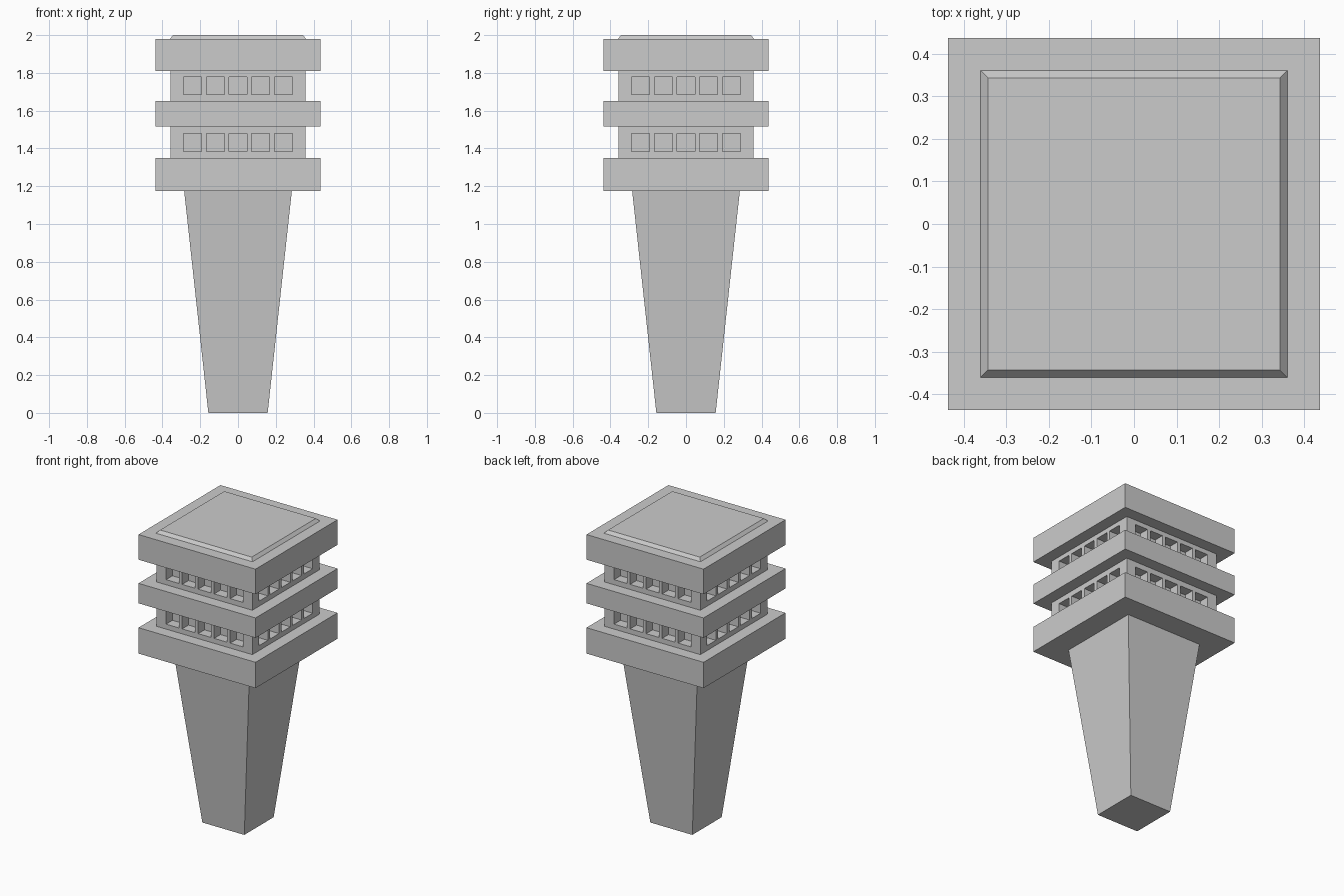
import bpy, bmesh
from math import pi
from mathutils import Matrix, Vector

if "Cube" in bpy.data.objects:
    bpy.data.objects.remove(bpy.data.objects["Cube"])


def frustum(name, z0, z1, r0, r1):
    """Square block with half-widths r0 (bottom) and r1 (top)."""
    bm = bmesh.new()
    bmesh.ops.create_cube(bm, size=2)
    for v in bm.verts:
        r, z = (r1, z1) if v.co.z > 0 else (r0, z0)
        v.co = Vector((v.co.x * r, v.co.y * r, z))
    me = bpy.data.meshes.new(name)
    bm.to_mesh(me)
    bm.free()
    ob = bpy.data.objects.new(name, me)
    bpy.context.collection.objects.link(ob)
    return ob


def window_cutter(name, zc, wall, depth, size, pitch):
    """Row of five boxes on each of the four walls."""
    bm = bmesh.new()
    out = 0.05
    for side in range(4):
        turn = Matrix.Rotation(side * pi / 2, 4, 'Z')
        for i in range(-2, 3):
            y = -(wall + (out - depth) / 2)
            place = Matrix.Translation((i * pitch, y, zc))
            scale = Matrix.Diagonal((size, depth + out, size, 1))
            bmesh.ops.create_cube(bm, size=1, matrix=turn @ place @ scale)
    me = bpy.data.meshes.new(name)
    bm.to_mesh(me)
    bm.free()
    ob = bpy.data.objects.new(name, me)
    bpy.context.collection.objects.link(ob)
    ob.hide_render = True
    ob.hide_set(True)
    ob.display_type = 'WIRE'
    return ob


# Tapered shaft
frustum("shaft", 0, 1.175, 0.157, 0.285)

# Projecting floor slabs
frustum("lower_slab", 1.175, 1.35, 0.438, 0.438)
frustum("middle_slab", 1.515, 1.65, 0.438, 0.438)
frustum("top_slab", 1.81, 1.98, 0.438, 0.438)

# Bevelled roof cap
frustum("roof_cap", 1.98, 2.0, 0.361, 0.343)

# Window storeys with recessed square windows
for label, z0, z1, zc in (("lower", 1.35, 1.515, 1.431), ("upper", 1.65, 1.81, 1.732)):
    storey = frustum(label + "_storey", z0, z1, 0.358, 0.358)
    cut = storey.modifiers.new("windows", 'BOOLEAN')
    cut.operation = 'DIFFERENCE'
    cut.solver = 'EXACT'
    cut.object = window_cutter(label + "_window_cutter", zc, 0.358, 0.068, 0.095, 0.12)
